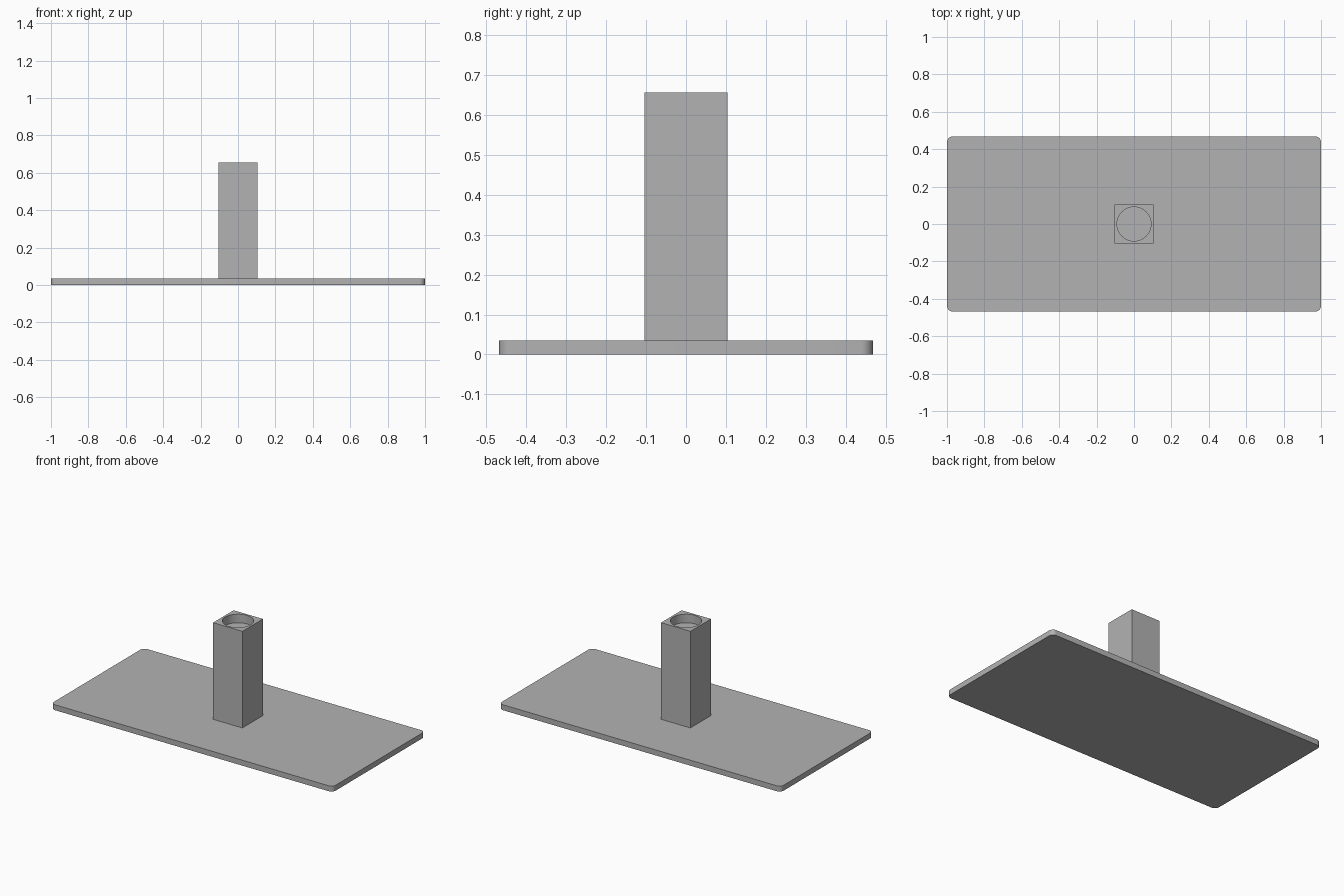
import bpy
import bmesh

cube = bpy.data.objects.get("Cube")
if cube:
    bpy.data.objects.remove(cube, do_unlink=True)

grey = bpy.data.materials.new("light_grey")
grey.use_nodes = True
colour = (0.45, 0.45, 0.45, 1)
grey.diffuse_color = colour
grey.node_tree.nodes["Principled BSDF"].inputs["Base Color"].default_value = colour


def box(name, size, bottom, corner=0):
    """Box standing at a given height, with optional rounded upright edges."""
    bm = bmesh.new()
    bmesh.ops.create_cube(bm, size=1)
    bmesh.ops.scale(bm, vec=size, verts=bm.verts)
    bmesh.ops.translate(bm, vec=(0, 0, bottom + size[2] / 2), verts=bm.verts)
    if corner:
        upright = [e for e in bm.edges
                   if abs(e.verts[0].co.z - e.verts[1].co.z) > size[2] / 2]
        bmesh.ops.bevel(bm, geom=upright, offset=corner, segments=8,
                        profile=0.5, affect='EDGES')
    mesh = bpy.data.meshes.new(name)
    bm.to_mesh(mesh)
    bm.free()
    mesh.materials.append(grey)
    obj = bpy.data.objects.new(name, mesh)
    bpy.context.collection.objects.link(obj)
    return obj


def smooth(obj):
    bpy.ops.object.select_all(action='DESELECT')
    obj.select_set(True)
    bpy.context.view_layer.objects.active = obj
    bpy.ops.object.shade_smooth_by_angle(angle=0.5)


# Flat base plate with rounded corners
plate_height = 0.035
base = box("base_plate", (2, 0.935, plate_height), 0, corner=0.03)
smooth(base)

# Square post with a shallow round socket in its top
top = 0.655
post = box("post", (0.208, 0.208, top - plate_height), plate_height)
socket_depth = 0.055
bpy.ops.mesh.primitive_cylinder_add(vertices=64, radius=0.091,
                                    depth=2 * socket_depth, location=(0, 0, top))
cutter = bpy.context.object
cutter.name = "socket_cutter"
cutter.hide_render = True
cutter.data.materials.append(grey)

cut = post.modifiers.new("socket", 'BOOLEAN')
cut.operation = 'DIFFERENCE'
cut.solver = 'EXACT'
cut.object = cutter
bpy.context.view_layer.objects.active = post
bpy.ops.object.modifier_apply(modifier=cut.name)
bpy.data.objects.remove(cutter, do_unlink=True)
smooth(post)
